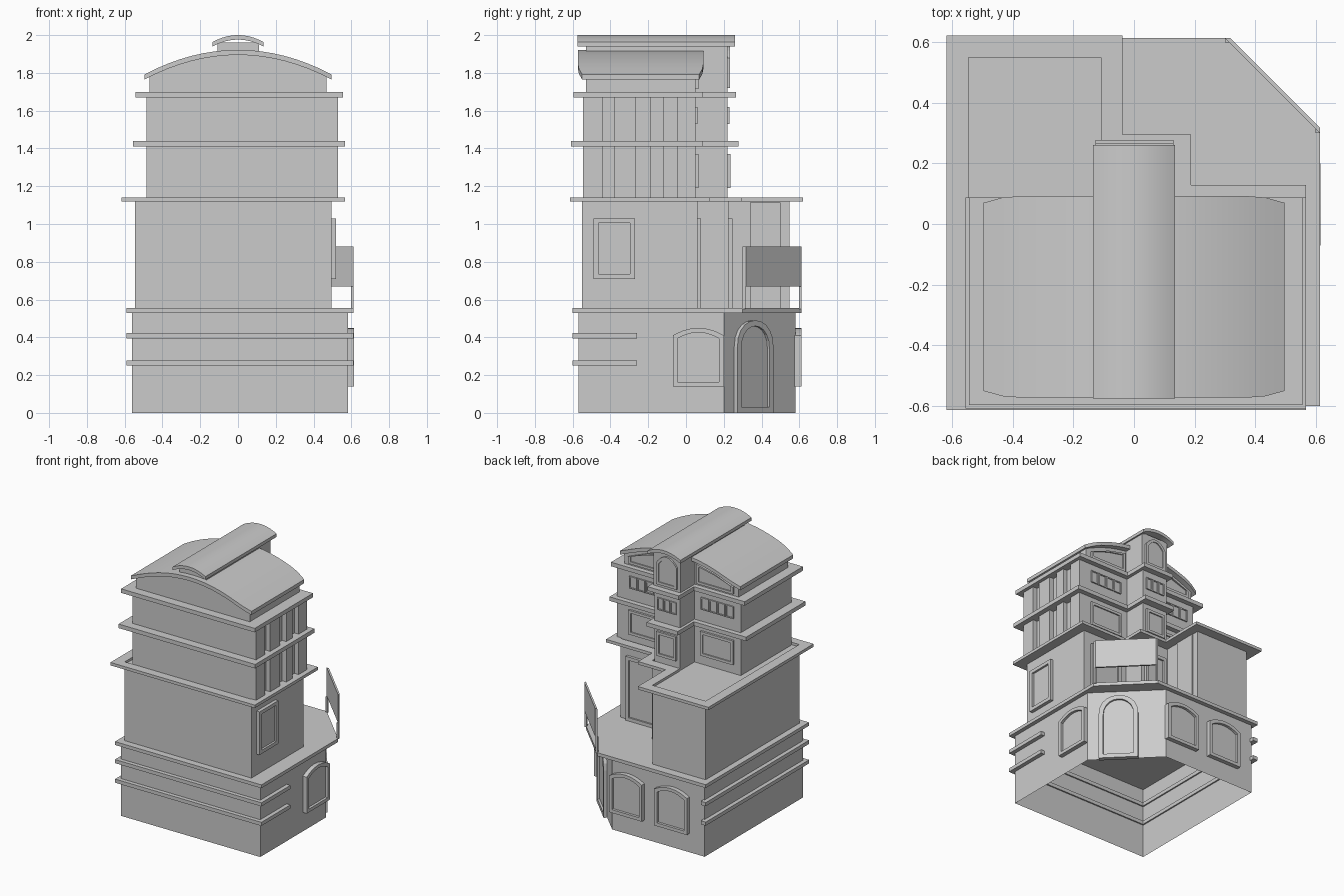
import bpy, math
from mathutils import Vector

if "Cube" in bpy.data.objects:
    bpy.data.objects.remove(bpy.data.objects["Cube"])


def mesh(name, verts, faces):
    me = bpy.data.meshes.new(name)
    me.from_pydata(verts, [], faces)
    me.update()
    ob = bpy.data.objects.new(name, me)
    bpy.context.collection.objects.link(ob)
    return ob


def prism(name, poly, z0, z1, bottom=True):
    """Vertical extrusion of a counter-clockwise plan outline."""
    n = len(poly)
    verts = [(x, y, z0) for x, y in poly] + [(x, y, z1) for x, y in poly]
    faces = [(i, (i + 1) % n, n + (i + 1) % n, n + i) for i in range(n)]
    faces.append(tuple(range(n, 2 * n)))
    if bottom:
        faces.append(tuple(reversed(range(n))))
    return mesh(name, verts, faces)


def box(name, x0, x1, y0, y1, z0, z1):
    return prism(name, [(x0, y0), (x1, y0), (x1, y1), (x0, y1)], z0, z1)


def ring_faces(n):
    faces = []
    for i in range(n):
        j = (i + 1) % n
        for a, b in ((0, 1), (1, 2), (2, 3), (3, 0)):
            faces.append((a * n + i, a * n + j, b * n + j, b * n + i))
    return faces


def ring(name, outer, inner, z0, z1):
    """Ledge with an open middle."""
    verts = [(x, y, z) for p, z in ((outer, z0), (outer, z1), (inner, z1), (inner, z0)) for x, y in p]
    return mesh(name, verts, ring_faces(len(outer)))


def frame(name, x, y, angle, outline, depth=0.02, rim=0.025):
    """Raised surround with a recessed panel, on a wall whose normal is at angle."""
    a = math.radians(angle)
    nrm, side = Vector((math.cos(a), math.sin(a), 0)), Vector((-math.sin(a), math.cos(a), 0))
    us, vs = [p[0] for p in outline], [p[1] for p in outline]
    cu, cv = (min(us) + max(us)) / 2, (min(vs) + max(vs)) / 2
    su, sv = 1 - 2 * rim / (max(us) - min(us)), 1 - 2 * rim / (max(vs) - min(vs))
    inner = [(cu + (u - cu) * su, cv + (v - cv) * sv) for u, v in outline]

    def at(p, w):
        return Vector((x, y, 0)) + side * p[0] + nrm * w + Vector((0, 0, p[1]))
    n = len(outline)
    verts = [at(p, w) for ps, w in ((outline, -0.01), (outline, depth), (inner, depth), (inner, -0.01)) for p in ps]
    verts += [at(p, depth * 0.4) for p in inner]
    return mesh(name, verts, ring_faces(n) + [tuple(range(4 * n, 5 * n))])


def rect(w, z0, z1):
    return [(-w / 2, z0), (w / 2, z0), (w / 2, z1), (-w / 2, z1)]


def arch(w, z0, spring, top, power=2.0, n=10):
    arc = [math.pi * i / n for i in range(n + 1)]
    return [(-w / 2, z0), (w / 2, z0)] + [
        (w / 2 * math.cos(t), spring + (top - spring) * max(0, math.sin(t)) ** power) for t in arc]


def vault(name, half, top, drop, thick, y0, y1, clip=0.0, n=16, base=None):
    """Curved roof slab (or gable body when base is given), swept along y."""
    verts, faces = [], []
    for i in range(n + 1):
        x = -half + 2 * half * i / n
        z = top - drop * x * x
        c = clip * max(0, (abs(x) / half - 0.84) / 0.16)
        low = z - thick if base is None else base
        verts += [(x, y0 + c, low), (x, y1 - c, low), (x, y1 - c, z), (x, y0 + c, z)]
    for i in range(n):
        for k in range(4):
            m = (k + 1) % 4
            faces.append((4 * i + k, 4 * i + m, 4 * i + 4 + m, 4 * i + 4 + k))
    faces += [(3, 2, 1, 0), tuple(4 * n + k for k in range(4))]
    ob = mesh(name, verts, faces)
    bpy.context.view_layer.objects.active = ob
    ob.select_set(True)
    bpy.ops.object.shade_smooth_by_angle(angle=math.radians(25))
    ob.select_set(False)


# Ground floor with cut corner, open underneath
prism("ground_floor", [(-.56, -.57), (.582, -.57), (.582, .2), (.2, .58), (-.56, .58)], 0, .535, False)
prism("terrace_slab", [(-.59, -.6), (.612, -.6), (.612, .3), (.3, .612), (-.59, .612)], .53, .555)
for z in (.25, .395):
    box("band_front", -.59, .612, -.6, -.56, z, z + .027)
    box("band_left", -.59, -.55, -.6, .612, z, z + .027)
    box("band_right", .57, .612, -.6, -.26, z, z + .027)

# Ground floor arched windows and corner door
frame("side_window", .582, .065, 0, arch(.27, .14, .41, .45), .032, .024)
for x in (.07, -.3):
    frame("back_window", x, .58, 90, arch(.27, .14, .41, .45), .032, .024)
frame("corner_door", .43, .35, 45, arch(.27, 0, .35, .49, .9), .025, .03)

# Balcony panel on the cut corner with two posts
prism("balcony_panel", [(.612, .3), (.612, .318), (.318, .612), (.3, .612)], .67, .88)
box("balcony_post", .598, .612, .3, .314, .55, .67)
box("balcony_post", .3, .314, .598, .612, .55, .67)

# Second floor, L-shaped, with a rimmed roof
wall = [(-.545, -.55), (.495, -.55), (.495, .06), (.12, .06), (.12, .225),
        (-.108, .225), (-.108, .548), (-.545, .548)]
rim = [(-.618, -.613), (.567, -.613), (.567, .128), (.188, .128), (.188, .294),
       (-.038, .294), (-.038, .62), (-.618, .62)]
prism("second_floor", wall, .55, 1.122)
ring("second_floor_ledge", rim, wall, 1.118, 1.14)
frame("second_floor_window", .495, -.38, 0, rect(.22, .71, 1.03), .025, .026)
frame("terrace_door", .31, .06, 90, rect(.26, .555, 1.03), .02)
frame("terrace_door", .005, .225, 90, rect(.18, .555, 1.03), .02)
box("terrace_wall_panel", -.115, -.1, .34, .5, .555, 1.115)

# Upper tower with central bay at the back
tower = [(-.485, -.545), (.495, -.545), (.495, .05), (.105, .05), (.105, .22),
         (-.105, .22), (-.105, .05), (-.485, .05)]
prism("tower", tower, 1.12, 1.69)
for y0, y1 in ((-.545, -.44), (-.38, -.265), (-.19, -.12), (-.045, .05)):
    box("tower_pilaster", .48, .53, y0, y1, 1.12, 1.68)
for z, d in ((1.41, 0), (1.67, .012)):
    prism("tower_ledge", [(-.555 + d, -.608 + d), (.567 - d, -.608 + d), (.567 - d, .087), (.13, .087),
                          (.13, .277 - d), (-.126, .277 - d), (-.126, .087), (-.555 + d, .087)], z, z + .03)

# Tower windows: one framed window per bay below, a row of panes above
for x, y, w, count in ((-.295, .05, .27, 4), (.295, .05, .27, 4), (0, .22, .16, 3)):
    frame("tower_window", x, y, 90, rect(w, 1.19, 1.37), .015, .02)
    pitch = w / count
    for i in range(count):
        frame("tower_pane", x + (i + .5 - count / 2) * pitch, y, 90, rect(pitch * .92, 1.53, 1.62), .01, .008)

# Attic gables with back lunettes
vault("attic_wall", .468, 1.905, .53, 0, -.53, .05, base=1.69)
box("attic_bay", -.108, .112, -.53, .22, 1.69, 1.962)
for s in (-1, 1):
    frame("attic_lunette", 0, .05, 90,
          [(s * .43, 1.715), (s * .13, 1.715), (s * .13, 1.86), (s * .28, 1.825), (s * .43, 1.765)], .015, .018)
frame("attic_arch_window", 0, .22, 90, arch(.17, 1.72, 1.88, 1.94), .012, .02)

# Curved roofs: wide lower vault and narrow raised vault
vault("main_roof", .495, 1.922, .53, .027, -.572, .092, .022)
vault("ridge_roof", .135, 2.0, 2.0, .024, -.575, .26)
